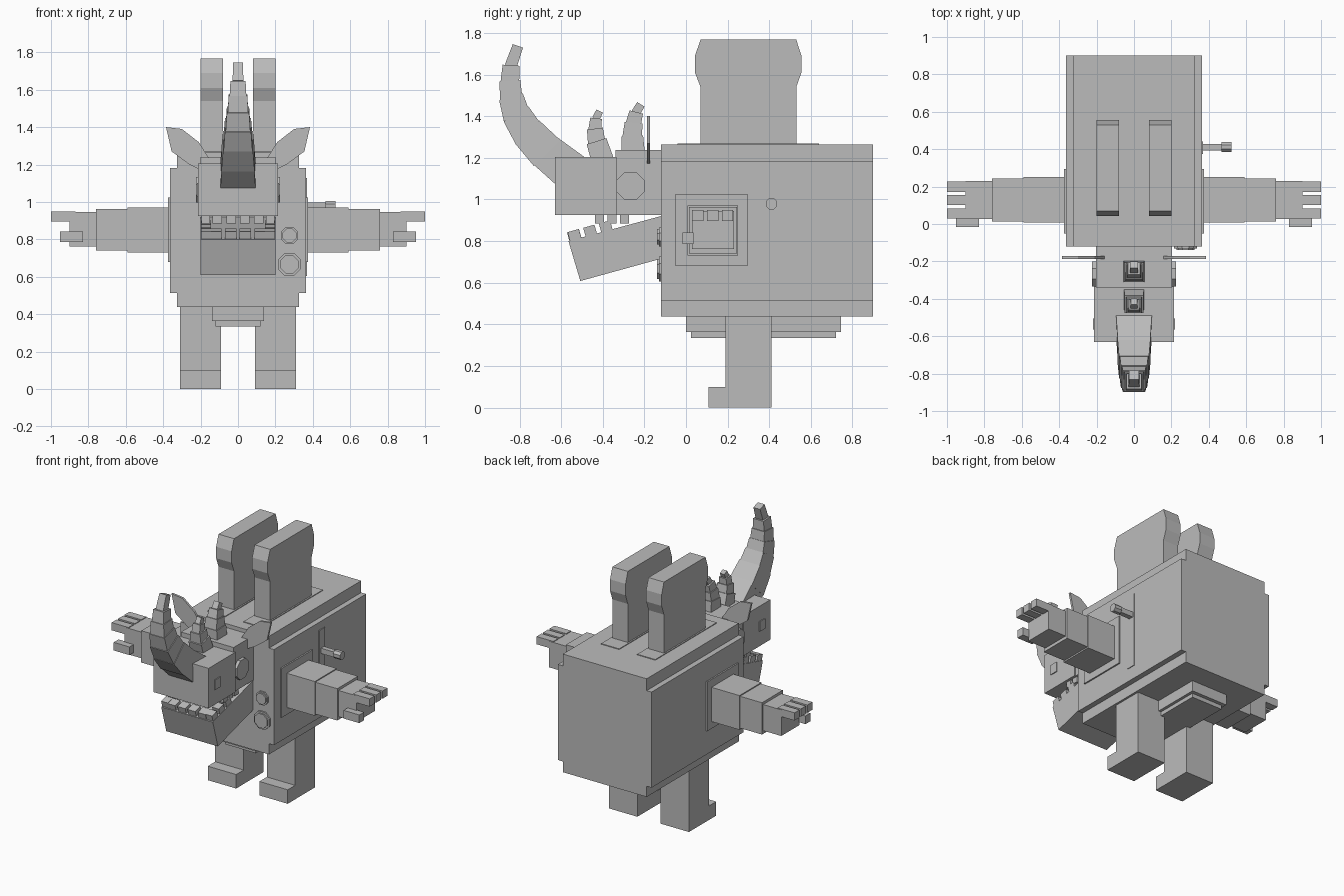
import bpy, bmesh, math
from mathutils import Vector, Matrix

if "Cube" in bpy.data.objects:
    bpy.data.objects.remove(bpy.data.objects["Cube"])

grey = bpy.data.materials.new("plain_grey")
grey.diffuse_color = (0.5, 0.5, 0.5, 1)
grey.use_nodes = True
grey.node_tree.nodes["Principled BSDF"].inputs["Base Color"].default_value = grey.diffuse_color


def finish(name, bm):
    bmesh.ops.recalc_face_normals(bm, faces=bm.faces)
    me = bpy.data.meshes.new(name)
    bm.to_mesh(me)
    bm.free()
    me.materials.append(grey)
    ob = bpy.data.objects.new(name, me)
    bpy.context.collection.objects.link(ob)
    return ob


def add_box(bm, x0, x1, y0, y1, z0, z1, turn=None):
    m = Matrix.Translation(((x0 + x1) / 2, (y0 + y1) / 2, (z0 + z1) / 2))
    if turn:
        m = m @ Matrix.Rotation(turn, 4, 'X')
    m = m @ Matrix.Diagonal((abs(x1 - x0), y1 - y0, z1 - z0, 1))
    bmesh.ops.create_cube(bm, size=1, matrix=m)


def boxes(name, items):
    bm = bmesh.new()
    for it in items:
        add_box(bm, *it)
    return finish(name, bm)


def prism(name, pts, axis, a, b):
    """Extrude a 2D profile along x (pts = y,z) or along y (pts = x,z)."""
    bm = bmesh.new()
    put = (lambda p, t: (t, p[0], p[1])) if axis == 'x' else (lambda p, t: (p[0], t, p[1]))
    lo = [bm.verts.new(put(p, a)) for p in pts]
    hi = [bm.verts.new(put(p, b)) for p in pts]
    bm.faces.new(lo)
    bm.faces.new(hi)
    for i in range(len(pts)):
        j = (i + 1) % len(pts)
        bm.faces.new((lo[i], lo[j], hi[j], hi[i]))
    return finish(name, bm)


def disc(bm, centre, r, depth, axis, sides=8):
    rot = Matrix.Rotation(math.pi / 2, 4, 'Y' if axis == 'x' else 'X')
    m = Matrix.Translation(centre) @ rot @ Matrix.Rotation(math.pi / sides, 4, 'Z')
    bmesh.ops.create_cone(bm, cap_ends=True, segments=sides, radius1=r, radius2=r,
                          depth=depth, matrix=m)


def horn(name, path, widths):
    """Chain of square, slightly tapered blocks along a (y, z) path."""
    bm = bmesh.new()
    for (p, q), w in zip(zip(path, path[1:]), widths):
        p, q = Vector((0, *p)), Vector((0, *q))
        d = (q - p).normalized()
        side = d.cross(Vector((1, 0, 0)))
        p = p - d * w * 0.12
        rings = []
        for c, s in ((p, w / 2), (q, w / 2 * 0.9)):
            rings.append([bm.verts.new(c + Vector((i * s, 0, 0)) + side * j * s)
                          for i, j in ((1, 1), (-1, 1), (-1, -1), (1, -1))])
        lo, hi = rings
        bm.faces.new(lo)
        bm.faces.new(hi)
        for i in range(4):
            j = (i + 1) % 4
            bm.faces.new((lo[i], lo[j], hi[j], hi[i]))
    finish(name, bm)


# body: core with wider side panels (plus-shaped cross-section)
half = [(0.325, 0.437), (0.325, 0.512), (0.363, 0.512), (0.363, 1.182),
        (0.325, 1.182), (0.325, 1.265)]
prism("body", half + [(-x, z) for x, z in reversed(half)], 'y', -0.12, 0.90)

# crumb tray underneath
boxes("crumb_tray", [(-0.14, 0.14, 0.0, 0.745, 0.363, 0.44),
                     (-0.12, 0.12, 0.025, 0.72, 0.335, 0.37)])

# bread slices and their slots
bread = [(0.07, 1.2), (0.07, 1.54), (0.043, 1.61), (0.043, 1.69), (0.07, 1.768),
         (0.53, 1.768), (0.555, 1.69), (0.555, 1.61), (0.53, 1.54), (0.53, 1.2)]
for s, side in ((-1, "left"), (1, "right")):
    prism(side + "_bread_slice", bread, 'x', s * 0.08, s * 0.20)
    boxes(side + "_slot", [(s * 0.07, s * 0.21, -0.04, 0.64, 1.26, 1.27)])

    # leg, with two toes
    boxes(side + "_leg", [(s * 0.09, s * 0.31, 0.19, 0.41, 0, 0.45)])
    boxes(side + "_toes", [(s * 0.09, s * 0.2, 0.108, 0.2, 0, 0.098),
                           (s * 0.2, s * 0.31, 0.108, 0.2, 0, 0.098)])

    # arm: socket plate, three sections, fingers and thumb
    boxes(side + "_arm_socket", [(s * 0.36, s * 0.373, -0.05, 0.295, 0.68, 1.025)])
    boxes(side + "_arm", [(s * 0.36, s * 0.59, 0.008, 0.25, 0.73, 0.97),
                          (s * 0.58, s * 0.76, 0.014, 0.244, 0.74, 0.963),
                          (s * 0.75, s * 0.90, 0.028, 0.23, 0.762, 0.945)])
    boxes(side + "_hand",
          [(s * 0.87, s * 1.0, y, y + 0.055, 0.896, 0.95) for y in (0.029, 0.101, 0.172)]
          + [(s * 0.83, s * 0.952, -0.017, 0.036, 0.785, 0.842)])

    # eye, nostril and ear
    bm = bmesh.new()
    disc(bm, (s * 0.21, -0.267, 1.065), 0.073, 0.03, 'x')
    finish(side + "_eye", bm)
    boxes(side + "_nostril", [(s * 0.2, s * 0.219, -0.565, -0.505, 1.03, 1.1)])
    ear = [(0.385, 1.40), (0.30, 1.39), (0.21, 1.32), (0.15, 1.225),
           (0.19, 1.165), (0.26, 1.20), (0.355, 1.27)]
    prism(side + "_ear", [(s * x, z) for x, z in ear], 'y', -0.187, -0.172)

# lever and its track on the right side
boxes("lever_track", [(0.36, 0.368, 0.375, 0.44, 0.603, 1.127)])
boxes("lever", [(0.36, 0.48, 0.393, 0.427, 0.96, 0.997)])
bm = bmesh.new()
disc(bm, (0.495, 0.411, 0.979), 0.029, 0.055, 'x')
finish("lever_knob", bm)

# dials on the front
bm = bmesh.new()
for z, r in ((0.82, 0.05), (0.666, 0.066)):
    disc(bm, (0.275, -0.12, z), r, 0.02, 'y')
    disc(bm, (0.275, -0.125, z), r * 0.8, 0.03, 'y')
finish("front_dials", bm)

# head: snout and raised brow
boxes("snout", [(-0.213, 0.213, -0.63, -0.333, 0.925, 1.205)])
boxes("brow", [(-0.204, 0.204, -0.34, -0.11, 0.925, 1.238)])

# open lower jaw
prism("lower_jaw", [(-0.565, 0.80), (-0.508, 0.608), (-0.12, 0.715), (-0.12, 0.92)],
      'x', -0.2, 0.2)

# teeth: front row and side rows
tilt = math.radians(15.5)
lower = []
for x in (-0.118, -0.039, 0.039, 0.118):
    lower.append((x - 0.03, x + 0.03, -0.565, -0.505, 0.79, 0.85, tilt))
upper = []
for s in (-1, 1):
    for y in (-0.535, -0.46, -0.385):
        z = 0.80 + (y + 0.565) * 0.277
        lower.append((s * 0.145, s * 0.197, y - 0.028, y + 0.028, z - 0.01, z + 0.043, tilt))
    for y in (-0.415, -0.355, -0.295):
        upper.append((s * 0.15, s * 0.195, y - 0.022, y + 0.022, 0.885, 0.935))
for x in (-0.11, -0.037, 0.037, 0.11):
    upper.append((x - 0.025, x + 0.025, -0.437, -0.393, 0.885, 0.935))
boxes("lower_teeth", lower)
boxes("upper_teeth", upper)

# horns
horn("nose_horn",
     [(-0.557, 1.137), (-0.682, 1.238), (-0.764, 1.325), (-0.817, 1.411),
      (-0.841, 1.493), (-0.846, 1.57), (-0.841, 1.645), (-0.808, 1.738)],
     [0.192, 0.178, 0.155, 0.132, 0.11, 0.09, 0.058])
horn("middle_horn",
     [(-0.395, 1.17), (-0.43, 1.28), (-0.438, 1.34), (-0.432, 1.39), (-0.415, 1.425)],
     [0.11, 0.085, 0.062, 0.038])
horn("rear_horn",
     [(-0.253, 1.21), (-0.258, 1.305), (-0.252, 1.368), (-0.239, 1.42), (-0.217, 1.457)],
     [0.115, 0.095, 0.074, 0.045])
